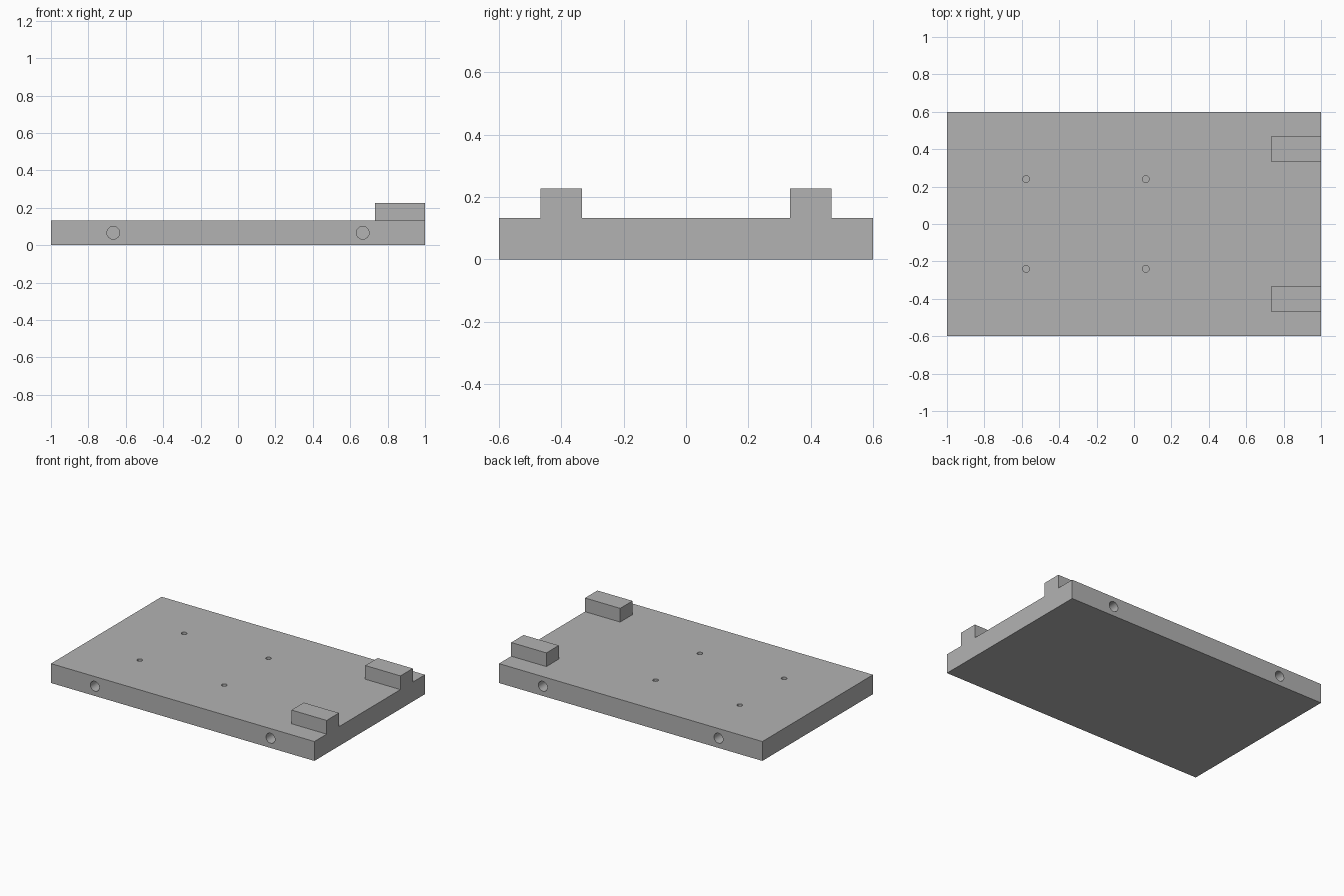
import bpy
from mathutils import Vector
from math import radians

cube = bpy.data.objects.get("Cube")
if cube:
    bpy.data.objects.remove(cube, do_unlink=True)

THICK = 0.133
grey = bpy.data.materials.new("plain grey")
grey.use_nodes = True
colour = (0.448, 0.448, 0.448, 1)
grey.diffuse_color = colour
grey.node_tree.nodes["Principled BSDF"].inputs["Base Color"].default_value = colour


def box(name, low, high):
    low, high = Vector(low), Vector(high)
    bpy.ops.mesh.primitive_cube_add(size=1, location=(low + high) / 2)
    ob = bpy.context.object
    ob.name = name
    ob.scale = high - low
    bpy.ops.object.transform_apply(location=True, rotation=True, scale=True)
    ob.data.materials.append(grey)
    return ob


def drill(name, radius, depth, location, tilt=0):
    # The cutter is centred on the surface, so half of it sinks in
    bpy.ops.mesh.primitive_cylinder_add(vertices=32, radius=radius, depth=2 * depth,
                                        location=location, rotation=(tilt, 0, 0))
    ob = bpy.context.object
    ob.name = name
    ob.data.materials.append(grey)
    return ob


def combine(target, other, operation):
    mod = target.modifiers.new(other.name, "BOOLEAN")
    mod.operation = operation
    mod.solver = "EXACT"
    mod.object = other
    bpy.context.view_layer.objects.active = target
    bpy.ops.object.modifier_apply(modifier=mod.name)
    bpy.data.objects.remove(other, do_unlink=True)


# Base plate
plate = box("base_plate", (-1, -0.6, 0), (1, 0.6, THICK))

for side in (-1, 1):
    # Raised block, flush with the plate's end
    y = 0.4 * side
    block = box("end_block", (0.733, y - 0.067, 0.08), (1, y + 0.067, 0.227))
    combine(plate, block, "UNION")
    # Blind holes in the long edges
    for x in (-0.667, 0.667):
        hole = drill("edge_hole", 0.034, 0.2, (x, 0.6 * side, THICK / 2), radians(90))
        combine(plate, hole, "DIFFERENCE")
    # Small blind screw holes in the top
    for x in (-0.577, 0.063):
        hole = drill("screw_hole", 0.018, 0.067, (x, 0.24 * side, THICK))
        combine(plate, hole, "DIFFERENCE")

# Smooth hole walls, sharp edges elsewhere
bpy.ops.object.select_all(action="DESELECT")
plate.select_set(True)
bpy.context.view_layer.objects.active = plate
bpy.ops.object.shade_smooth_by_angle(angle=radians(30))
